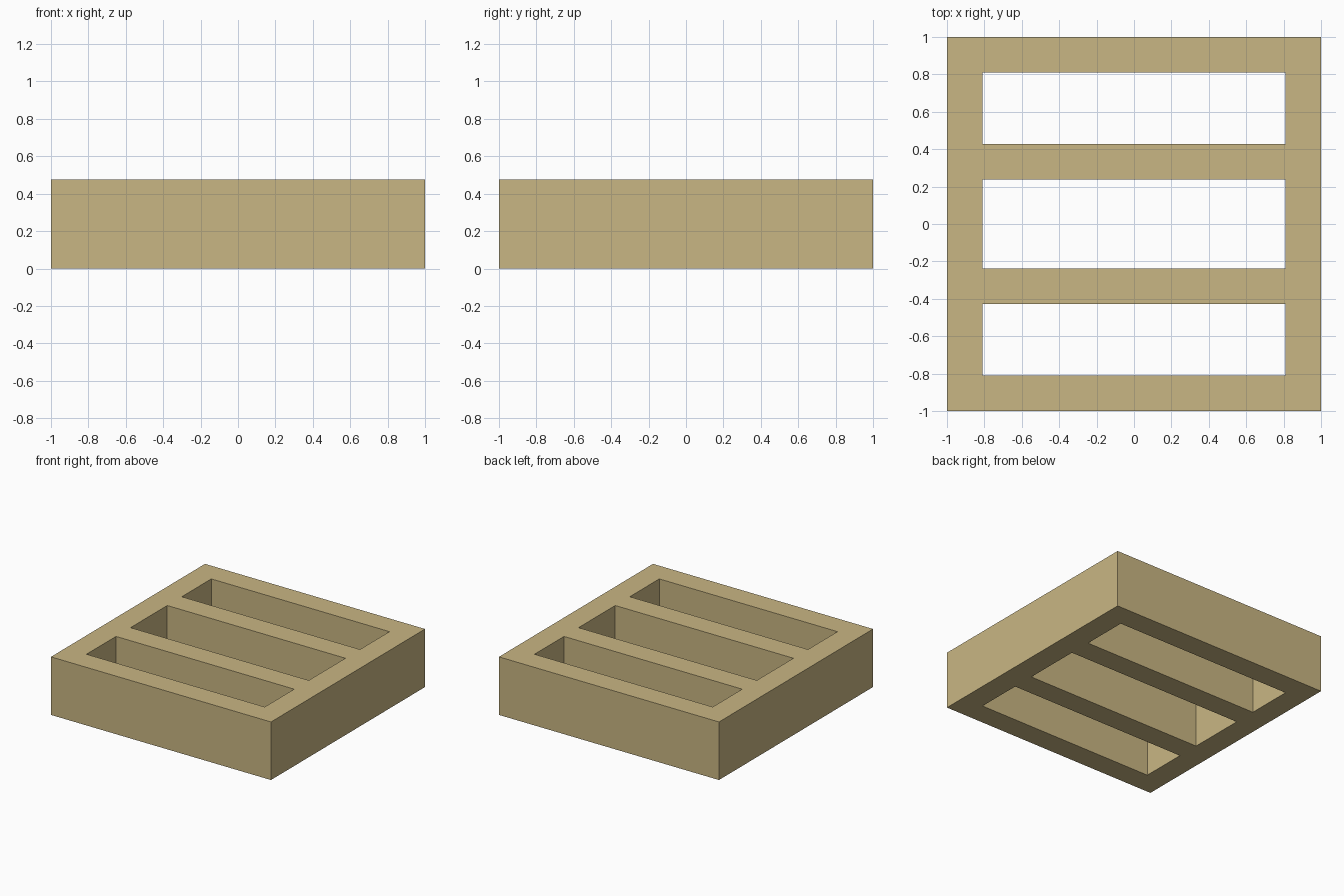
import bpy, bmesh

if "Cube" in bpy.data.objects:
    bpy.data.objects.remove(bpy.data.objects["Cube"])

HEIGHT = 0.477
XS = [-1, -0.81, 0.81, 1]                                # outer sides and slot ends
YS = [-1, -0.81, -0.427, -0.238, 0.238, 0.427, 0.81, 1]  # rails and slots alternate

# Single sand-coloured material
sand = bpy.data.materials.new("sand")
sand.diffuse_color = (0.584, 0.468, 0.227, 1)
sand.use_nodes = True
sand.node_tree.nodes["Principled BSDF"].inputs["Base Color"].default_value = sand.diffuse_color

# Flat frame plan: every cell except the three slots
bm = bmesh.new()
grid = [[bm.verts.new((x, y, 0)) for y in YS] for x in XS]
for i in range(len(XS) - 1):
    for j in range(len(YS) - 1):
        if i == 1 and j % 2 == 1:
            continue  # open slot
        bm.faces.new((grid[i][j], grid[i + 1][j], grid[i + 1][j + 1], grid[i][j + 1]))

# Raise the plan into a solid block with through slots
raised = bmesh.ops.extrude_face_region(bm, geom=bm.faces[:], use_keep_orig=True)
top_verts = [g for g in raised["geom"] if isinstance(g, bmesh.types.BMVert)]
bmesh.ops.translate(bm, vec=(0, 0, HEIGHT), verts=top_verts)
bmesh.ops.recalc_face_normals(bm, faces=bm.faces[:])

mesh = bpy.data.meshes.new("slotted_frame")
bm.to_mesh(mesh)
bm.free()
mesh.materials.append(sand)
frame = bpy.data.objects.new("slotted_frame", mesh)
bpy.context.collection.objects.link(frame)
